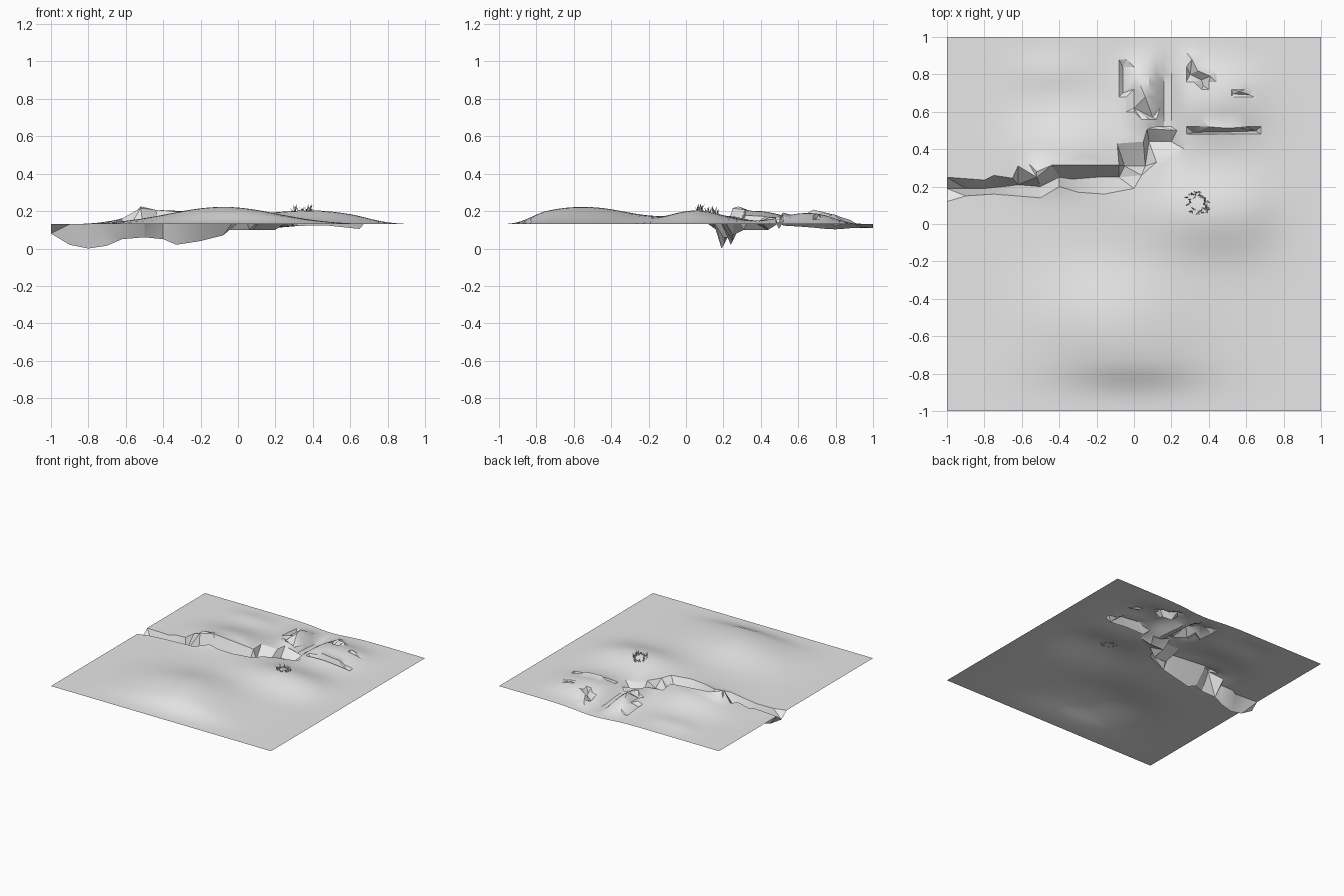
import bpy
import math
import random
from mathutils import Vector
from mathutils.geometry import delaunay_2d_cdt

default_cube = bpy.data.objects.get("Cube")
if default_cube:
    bpy.data.objects.remove(default_cube, do_unlink=True)

GROUND = 0.13
STEP = 0.04

# One pale stone colour
stone = bpy.data.materials.new("pale_stone")
stone.use_nodes = True
stone.diffuse_color = (0.8, 0.8, 0.8, 1)
stone.node_tree.nodes["Principled BSDF"].inputs["Base Color"].default_value = stone.diffuse_color

# Hills and hollows: centre x, centre y, width x, width y, rise
HILLS = [
    (-.1, -.5, .4, .3, .085),
    (.05, -.75, .35, .2, .03),
    (.45, .05, .33, .2, .06),
    (-.05, .1, .45, .3, .04),
    (-.35, .4, .3, .2, .06),
    (-.5, .27, .08, .06, .06),
    (.42, .65, .25, .2, .06),
    (-.45, .85, .2, .12, .02),
    (.05, .7, .1, .2, .06),
    (.18, .72, .06, .3, -.06),
]


def bump(x, y, hill):
    cx, cy, wide, deep, rise = hill
    return rise * math.exp(-((x - cx) / wide) ** 2 - ((y - cy) / deep) ** 2)


def fade(distance, width):
    t = max(0, min(1, distance / width))
    return t * t * (3 - 2 * t)


def height(x, y):
    """Height of the rolling ground, flattening out at its borders."""
    border = fade(1 - abs(x), 0.4) * fade(1 - abs(y), 0.25)
    hills = sum(bump(x, y, hill) for hill in HILLS)
    outlet = bump(x, y, (.15, 1, .2, .12, -.02))
    return GROUND + border * hills + outlet


# Canyon: upper rim on each side and a floor line with its own heights
north_rim = [(-1, .25), (-.8, .235), (-.75, .26), (-.65, .245), (-.62, .31),
             (-.52, .25), (-.44, .315), (-.08, .315), (-.09, .43),
             (.05, .44), (.07, .51), (.23, .5)]
south_rim = [(-1, .12), (-.9, .15), (-.75, .16), (-.5, .14), (-.4, .2),
             (-.3, .17), (-.16, .16), (0, .19), (.04, .26), (.12, .33),
             (.18, .38), (.27, .4), (.27, .44)]
floor_line = [(-1, .19, .08), (-.9, .19, .02), (-.8, .19, 0), (-.7, .2, .015),
              (-.62, .21, .05), (-.5, .2, .06), (-.4, .25, .05),
              (-.33, .24, .02), (-.2, .25, .04), (-.08, .25, .07),
              (-.05, .31, .1), (.06, .31, .1), (.08, .44, .1), (.2, .44, .1)]

# Broken ledges: a sunken lower line, a raised upper line, drop and lift
LEDGES = [
    ([(-.06, .84), (-.06, .7), (0, .72), (0, .62), (.1, .57)],
     [(.01, .8), (.06, .68), (.14, .62)], .025, .01),
    ([(.3, .8), (.36, .77), (.37, .74)],
     [(.31, .88), (.34, .82), (.41, .79)], .035, .02),
    ([(.32, .49), (.48, .492), (.65, .497)],
     [(.4, .52), (.5, .512), (.56, .516)], .04, .02),
    ([(.53, .695), (.62, .69)], [(.56, .71)], .01, .01),
]

points, heights, edges, holes = [], [], [], []


def add_line(line, closed=False):
    """Add a line of x, y, z points that the ground must follow."""
    start = len(points)
    for x, y, z in line:
        points.append(Vector((x, y)))
        heights.append(z)
    count = len(line)
    for i in range(count if closed else count - 1):
        edges.append((start + i, start + (i + 1) % count))


def on_ground(line, offset=0):
    return [(x, y, height(x, y) + offset) for x, y in line]


def add_break(lower, upper, drop, lift):
    outline = on_ground(lower, -drop) + on_ground(upper[::-1], lift)
    add_line(outline, closed=True)
    holes.append(outline)


def inside(x, y, outline):
    result = False
    for a, b in zip(outline, outline[1:] + outline[:1]):
        if (a[1] > y) != (b[1] > y):
            if x < a[0] + (y - a[1]) * (b[0] - a[0]) / (b[1] - a[1]):
                result = not result
    return result


def near_line(x, y, outline):
    here = Vector((x, y))
    for a, b in zip(outline, outline[1:] + outline[:1]):
        start, along = Vector(a[:2]), Vector(b[:2]) - Vector(a[:2])
        t = max(0, min(1, (here - start).dot(along) / along.length_squared))
        if (here - start - along * t).length < 0.01:
            return True
    return False


def make_object(name, verts, faces):
    mesh = bpy.data.meshes.new(name)
    mesh.from_pydata(verts, [], faces)
    mesh.materials.append(stone)
    mesh.update()
    thing = bpy.data.objects.new(name, mesh)
    bpy.context.collection.objects.link(thing)
    return thing


# Terrain: rolling grid joined to the canyon walls and ledges
add_break(south_rim, north_rim, 0, 0)
add_line(floor_line)
for ledge in LEDGES:
    add_break(*ledge)

cells = round(2 / STEP)
for i in range(cells + 1):
    for j in range(cells + 1):
        x, y = -1 + i * STEP, -1 + j * STEP
        if not any(inside(x, y, hole) or near_line(x, y, hole) for hole in holes):
            points.append(Vector((x, y)))
            heights.append(height(x, y))

flat, _, triangles, sources, _, _ = delaunay_2d_cdt(points, edges, [], 0, 1e-5)
verts = []
for p, source in zip(flat, sources):
    z = heights[source[0]] if source else height(p.x, p.y)
    verts.append((p.x, p.y, z))
terrain = make_object("canyon_terrain", verts, triangles)

bpy.ops.object.select_all(action="DESELECT")
terrain.select_set(True)
bpy.context.view_layer.objects.active = terrain
bpy.ops.object.shade_smooth_by_angle(angle=math.radians(28))

# Dry shrub: a ring of thin bent twigs
random.seed(4)
twig_verts, twig_faces = [], []
for i in range(44):
    angle = random.uniform(0, math.tau)
    radius = random.uniform(0.035, 0.06)
    x = 0.34 + radius * math.cos(angle)
    y = 0.11 + radius * math.sin(angle)
    base = Vector((x, y, height(x, y) - 0.004))
    turn = angle + random.uniform(-2, 2)
    lean = Vector((math.cos(turn), math.sin(turn), 0))
    side = Vector((-lean.y, lean.x, 0)) * 0.003
    rise = Vector((0, 0, random.uniform(0.01, 0.045)))
    middle = base + lean * 0.008 + rise * 0.6
    tip = base + lean * 0.022 + rise
    first = len(twig_verts)
    twig_verts += [base - side, base + side, middle + side, middle - side, tip]
    twig_faces += [(first, first + 1, first + 2, first + 3),
                   (first + 3, first + 2, first + 4)]
make_object("dry_shrub", twig_verts, twig_faces)
